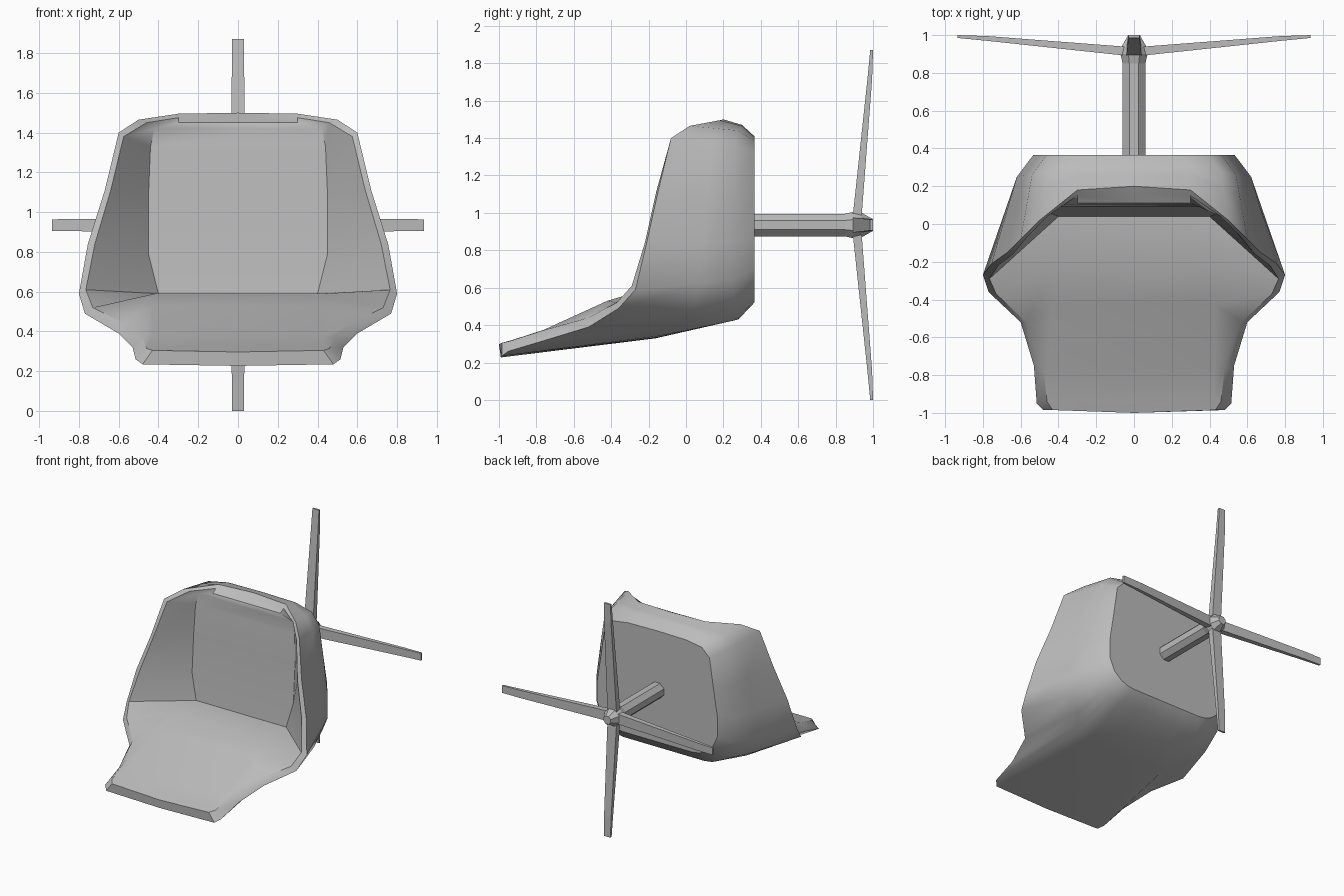
import bpy, bmesh, math
from mathutils import Vector, Matrix

default = bpy.data.objects.get("Cube")
if default:
    bpy.data.objects.remove(default)

# One flat grey for everything
grey = bpy.data.materials.new("plain_grey")
grey.use_nodes = True
grey.diffuse_color = (0.5, 0.5, 0.5, 1)
grey.node_tree.nodes["Principled BSDF"].inputs["Base Color"].default_value = grey.diffuse_color


def finish(bm, name, smooth_angle=None):
    """Turn a bmesh into a named object, optionally smooth below an angle."""
    bmesh.ops.recalc_face_normals(bm, faces=bm.faces)
    mesh = bpy.data.meshes.new(name)
    bm.to_mesh(mesh)
    bm.free()
    mesh.materials.append(grey)
    obj = bpy.data.objects.new(name, mesh)
    bpy.context.collection.objects.link(obj)
    if smooth_angle:
        bpy.ops.object.select_all(action="DESELECT")
        obj.select_set(True)
        bpy.context.view_layer.objects.active = obj
        bpy.ops.object.shade_smooth_by_angle(angle=math.radians(smooth_angle))
    return obj


def bridge(bm, rings):
    """Join neighbouring closed rings of vertices with quads."""
    for a, b in zip(rings, rings[1:]):
        n = len(a)
        for i in range(n):
            j = (i + 1) % n
            bm.faces.new((a[i], a[j], b[j], b[i]))


# Seat rings: half outlines from top centre, down the side, to front centre
body = [(0, .3, 1.48), (.3, .3, 1.475), (.46, .28, 1.45), (.54, .26, 1.37),
        (.58, .26, 1.1), (.62, .25, .85), (.62, .25, .65), (.57, .26, .54),
        (.5, .27, .48), (.43, .28, .45), (.36, .28, .44), (.2, .28, .44), (0, .28, .44)]
rim_outer = [(0, .2, 1.51), (.3, .18, 1.505), (.5, .02, 1.475), (.6, -.08, 1.41),
             (.67, -.15, 1.12), (.755, -.21, .85), (.8, -.27, .6), (.77, -.36, .5),
             (.6, -.52, .4), (.53, -.75, .33), (.515, -.95, .27), (.48, -.985, .245), (0, -.99, .237)]
rim_inner = [(0, .16, 1.49), (.3, .15, 1.485), (.46, .04, 1.46), (.575, -.08, 1.39),
             (.64, -.16, 1.12), (.72, -.22, .85), (.765, -.29, .62), (.73, -.37, .53),
             (.57, -.52, .45), (.48, -.77, .38), (.46, -.94, .325), (.43, -.985, .315), (0, -1, .307)]
cushion = [(0, .11, 1.46), (.3, .11, 1.46), (.42, .1, 1.43), (.44, .09, 1.34),
           (.45, .08, 1.1), (.45, .06, .8), (.4, .04, .6), (.42, -.22, .6),
           (.43, -.42, .54), (.43, -.76, .385), (.42, -.93, .33), (.4, -.965, .32), (0, -.98, .315)]

# Back panel is the body outline shrunk onto a flat plane
panel = [(x * .86, .365, .53 + (z - .44) * .856) for x, y, z in body]
# Belly sits between body and rim, sagging slightly below the seat
belly = []
for a, b in zip(body, rim_outer):
    p = Vector(a).lerp(Vector(b), .35)
    p.z -= .03 if p.z < .6 else 0
    belly.append(tuple(p))

bm = bmesh.new()
rings = []
for half in (panel, body, belly, rim_outer, rim_inner, cushion):
    full = half + [(-x, y, z) for x, y, z in half[-2:0:-1]]
    rings.append([bm.verts.new(p) for p in full])
bridge(bm, rings)
bm.faces.new(rings[0])

# Backrest and seat surface, in strips from side to side
inner = rings[-1]
last = len(cushion) - 1
for i in range(1, last - 1):
    left, right = [inner[i], inner[i + 1]], [inner[-i - 1], inner[-i]]
    top = [inner[0]] if i == 1 else []
    front = [inner[last]] if i == last - 2 else []
    bm.faces.new(left + front + right + top)
finish(bm, "seat_shell", 38)

# Octagonal post flaring into a tapered hub
HUB_Z = .945
bm = bmesh.new()
rings = []
for y, r in ((.35, .065), (.85, .065), (.9, .078), (.94, .07), (1, .034)):
    ring = []
    for k in range(8):
        a = math.radians(22.5 + 45 * k)
        ring.append(bm.verts.new((r * math.cos(a), y, HUB_Z + r * math.sin(a))))
    rings.append(ring)
bridge(bm, rings)
bm.faces.new(rings[0])
bm.faces.new(rings[-1])
finish(bm, "post_and_hub")

# Four tapering legs around the hub: distance, half width, front y, back y
sections = ((.03, .04, .89, .935), (.06, .04, .893, .94),
            (.78, .031, .97, .995), (.935, .029, .985, 1))
for name, turn in (("left", 0), ("upper", 90), ("right", 180), ("lower", 270)):
    bm = bmesh.new()
    rings = [[bm.verts.new(p) for p in ((d, f, -w), (d, f, w), (d, b, w), (d, b, -w))]
             for d, w, f, b in sections]
    bridge(bm, rings)
    bm.faces.new(rings[0])
    bm.faces.new(rings[-1])
    bm.transform(Matrix.Translation((0, 0, HUB_Z)) @ Matrix.Rotation(math.radians(-turn), 4, "Y"))
    finish(bm, name + "_leg")

# Rest the lowest leg on the ground
for obj in bpy.context.collection.objects:
    if obj.type == "MESH" and grey.name in obj.data.materials:
        obj.data.transform(Matrix.Translation((0, 0, .935 - HUB_Z)))
